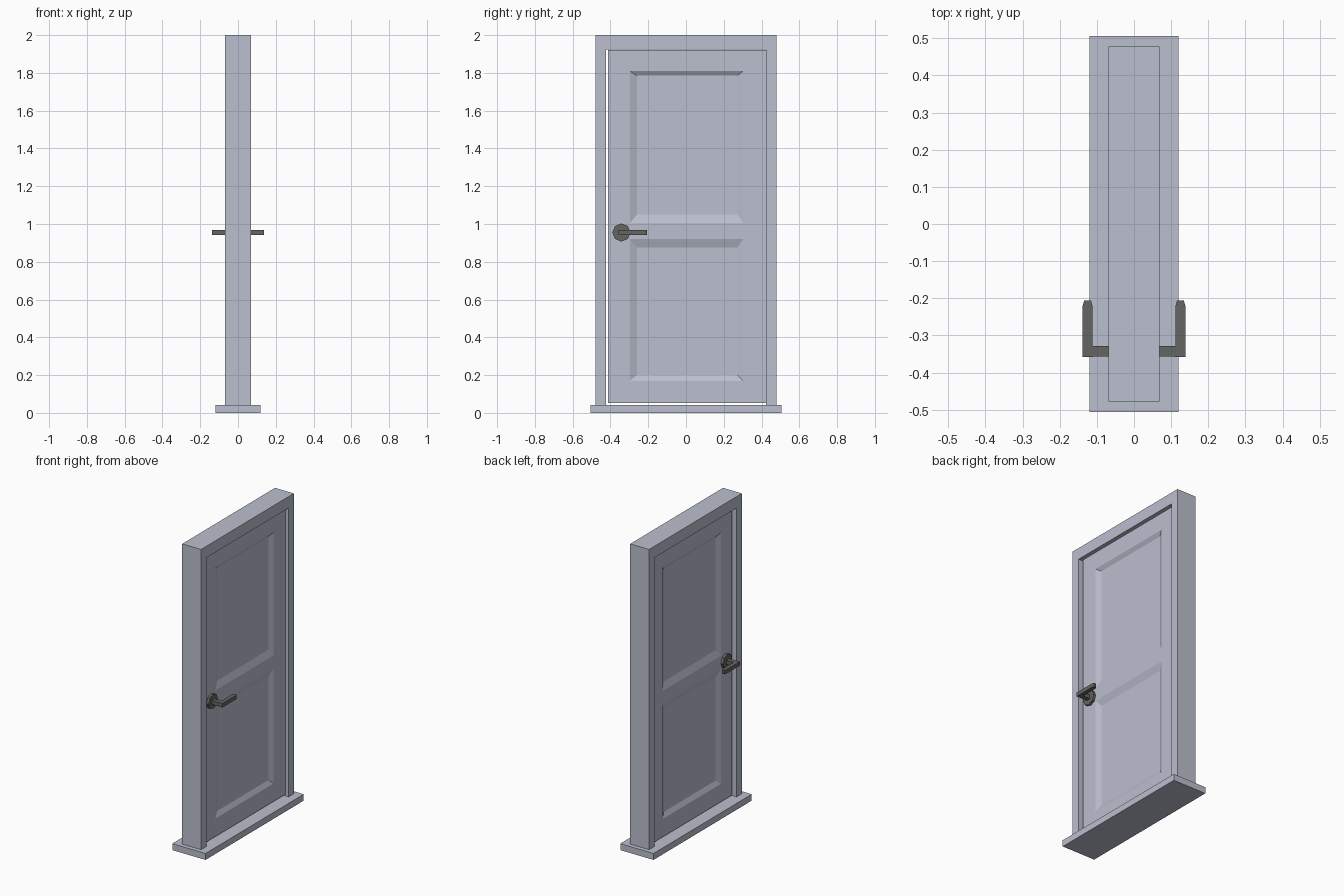
import bpy, bmesh, math
from mathutils import Matrix, Vector

cube = bpy.data.objects.get("Cube")
if cube:
    bpy.data.objects.remove(cube, do_unlink=True)


def material(name, rgb):
    m = bpy.data.materials.new(name)
    m.use_nodes = True
    m.diffuse_color = (*rgb, 1)
    m.node_tree.nodes["Principled BSDF"].inputs["Base Color"].default_value = (*rgb, 1)
    return m


paint = material("pale blue grey paint", (0.50, 0.52, 0.62))
metal = material("dark grey metal", (0.13, 0.13, 0.125))


def finish(name, bm, mat):
    bmesh.ops.recalc_face_normals(bm, faces=bm.faces[:])
    mesh = bpy.data.meshes.new(name)
    bm.to_mesh(mesh)
    bm.free()
    mesh.materials.append(mat)
    obj = bpy.data.objects.new(name, mesh)
    bpy.context.collection.objects.link(obj)
    return obj


def box(lo, hi):
    bm = bmesh.new()
    lo, hi = Vector(lo), Vector(hi)
    bmesh.ops.create_cube(bm, size=1, matrix=Matrix.Translation((lo + hi) / 2)
                          @ Matrix.Diagonal((*(hi - lo), 1)))
    return bm


def extruded(points, direction):
    bm = bmesh.new()
    face = bm.faces.new([bm.verts.new(p) for p in points])
    top = bmesh.ops.extrude_face_region(bm, geom=[face])
    verts = [v for v in top["geom"] if isinstance(v, bmesh.types.BMVert)]
    bmesh.ops.translate(bm, verts=verts, vec=direction)
    return bm


# Sill and door frame
SILL = 0.042
finish("sill", box((-0.12, -0.506, 0), (0.12, 0.506, SILL)), paint)
outer, inner, head = 0.478, 0.424, 1.925
outline = [(-outer, SILL), (-outer, 2), (outer, 2), (outer, SILL),
           (inner, SILL), (inner, head), (-inner, head), (-inner, SILL)]
finish("frame", extruded([(-0.068, y, z) for y, z in outline], (0.136, 0, 0)), paint)

# Door leaf with two sunken panels on each side
FACE, DEPTH = 0.045, 0.015
leaf = box((-FACE, -0.412, 0.052), (FACE, 0.423, 1.922))
# each panel: outer bottom, inner bottom, inner top, outer top
panels = [(0.17, 0.20, 0.875, 0.92), (1.005, 1.05, 1.785, 1.81)]
cuts = [((0, y, 0), (0, 1, 0)) for y in (-0.297, 0.303)]
cuts += [((0, 0, z), (0, 0, 1)) for p in panels for z in (p[0], p[3])]
for co, no in cuts:
    bmesh.ops.bisect_plane(leaf, geom=leaf.verts[:] + leaf.edges[:] + leaf.faces[:],
                           plane_co=co, plane_no=no)
leaf.normal_update()
for bottom, low, high, top in panels:
    sunken = [f for f in leaf.faces if abs(f.normal.x) > 0.9
              and abs(f.calc_center_median().y) < 0.1
              and bottom < f.calc_center_median().z < top]
    bmesh.ops.inset_individual(leaf, faces=sunken, thickness=0.02)
    for f in sunken:
        mid = f.calc_center_median()
        for v in f.verts:
            v.co.x = math.copysign(FACE - DEPTH, mid.x)
            v.co.y = -0.26 if v.co.y < mid.y else 0.272
            v.co.z = low if v.co.z < mid.z else high
finish("door_leaf", leaf, paint)

# Handles on both sides
HY, HZ = -0.342, 0.955
lever = [(FACE, HY - 0.014), (0.138, HY - 0.016), (0.138, -0.22), (0.134, -0.206),
         (0.116, -0.206), (0.112, -0.22), (0.112, HY + 0.014), (FACE, HY + 0.014)]
for side, s in (("left", 1), ("right", -1)):
    finish(side + "_lever", extruded([(s * x, y, HZ - 0.013) for x, y in lever],
                                     (0, 0, 0.026)), metal)
    rose = bmesh.new()
    bmesh.ops.create_cone(rose, cap_ends=True, segments=8, radius1=0.048, radius2=0.048,
                          depth=0.016, matrix=Matrix.Translation((s * (FACE + 0.008), HY, HZ))
                          @ Matrix.Rotation(math.pi / 2, 4, 'Y'))
    finish(side + "_rose", rose, metal)
